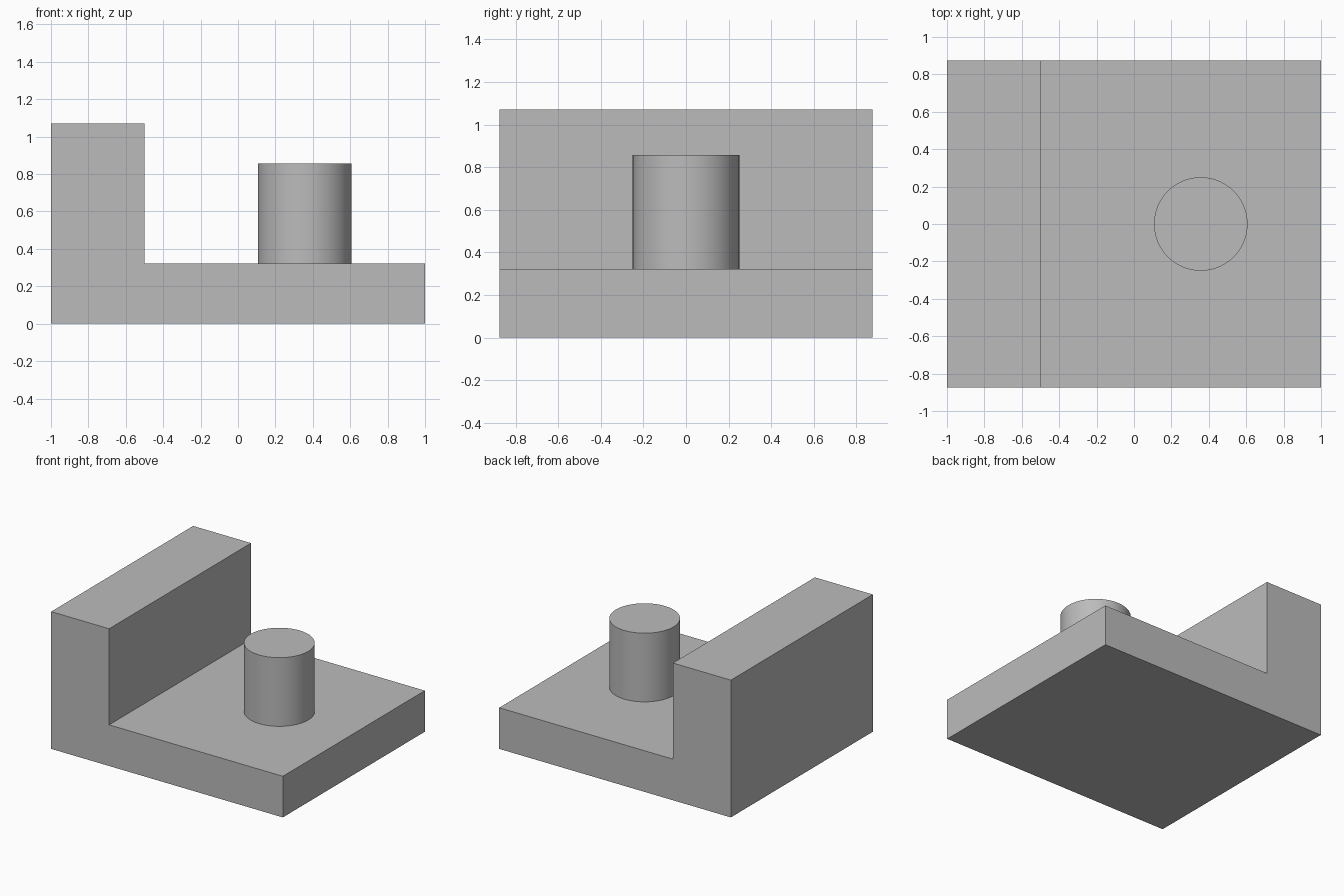
import bpy
import bmesh
from math import radians

cube = bpy.data.objects.get("Cube")
if cube:
    bpy.data.objects.remove(cube, do_unlink=True)

HALF_LENGTH, HALF_DEPTH = 1.0, 0.875
BASE_TOP, WALL_TOP, WALL_INNER_X = 0.321, 1.071, -0.5
PEG_X, PEG_RADIUS, PEG_TOP = 0.357, 0.25, 0.857

# Plain grey material
grey = bpy.data.materials.new("plain_grey")
grey.use_nodes = True
colour = (0.5, 0.5, 0.5, 1.0)
grey.diffuse_color = colour
grey.node_tree.nodes["Principled BSDF"].inputs["Base Color"].default_value = colour

# L-shaped bracket: side profile extruded through the depth
profile = [
    (-HALF_LENGTH, 0), (HALF_LENGTH, 0), (HALF_LENGTH, BASE_TOP),
    (WALL_INNER_X, BASE_TOP), (WALL_INNER_X, WALL_TOP), (-HALF_LENGTH, WALL_TOP),
]
bm = bmesh.new()
face = bm.faces.new([bm.verts.new((x, -HALF_DEPTH, z)) for x, z in profile])
extruded = bmesh.ops.extrude_face_region(bm, geom=[face], use_keep_orig=True)
moved = [v for v in extruded["geom"] if isinstance(v, bmesh.types.BMVert)]
bmesh.ops.translate(bm, verts=moved, vec=(0, 2 * HALF_DEPTH, 0))
bmesh.ops.recalc_face_normals(bm, faces=bm.faces)
mesh = bpy.data.meshes.new("bracket")
bm.to_mesh(mesh)
bm.free()
bracket = bpy.data.objects.new("bracket", mesh)
bpy.context.collection.objects.link(bracket)
mesh.materials.append(grey)

# Round peg standing on the base
bpy.ops.mesh.primitive_cylinder_add(
    vertices=96, radius=PEG_RADIUS, depth=PEG_TOP - BASE_TOP,
    location=(PEG_X, 0, (PEG_TOP + BASE_TOP) / 2))
peg = bpy.context.object
peg.name = peg.data.name = "peg"
peg.data.materials.append(grey)
bpy.ops.object.shade_smooth_by_angle(angle=radians(30))
